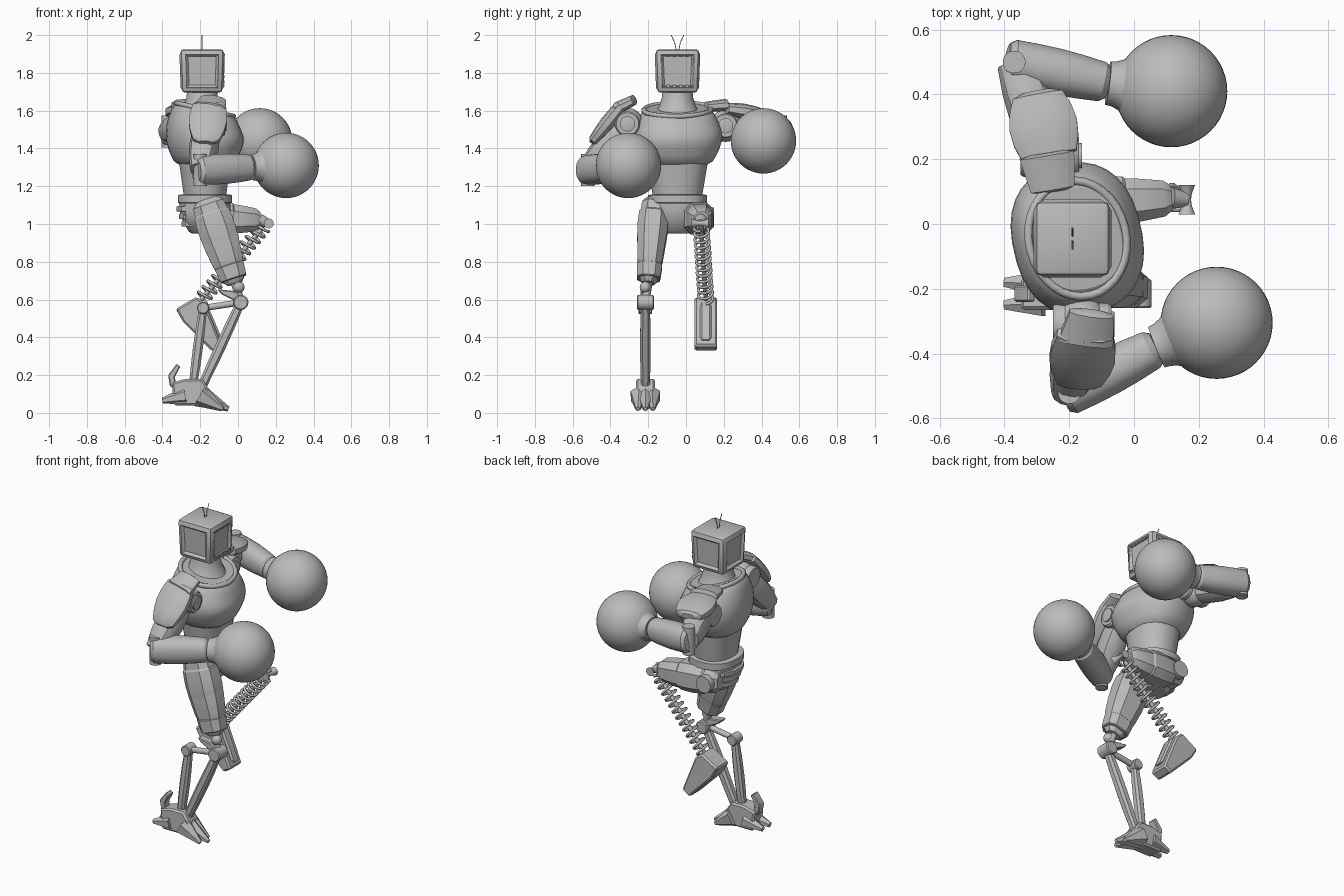
import bpy, bmesh, math
from mathutils import Matrix, Vector

if "Cube" in bpy.data.objects:
    bpy.data.objects.remove(bpy.data.objects["Cube"])

shade = .5
grey = bpy.data.materials.new("plain_grey")
grey.use_nodes = True
grey.diffuse_color = (shade, shade, shade, 1)
grey.node_tree.nodes["Principled BSDF"].inputs["Base Color"].default_value = grey.diffuse_color


def link(name, data):
    data.materials.append(grey)
    ob = bpy.data.objects.new(name, data)
    bpy.context.collection.objects.link(ob)
    return ob


def finish(name, bm):
    bmesh.ops.recalc_face_normals(bm, faces=bm.faces)
    mesh = bpy.data.meshes.new(name)
    bm.to_mesh(mesh)
    bm.free()
    mesh.shade_smooth()
    mesh.set_sharp_from_angle(angle=math.radians(30))
    return link(name, mesh)


def loft(name, rings, sides=24, square=1, flat=1, hint=None):
    """Join rings, each a centre and a radius; flat scales the height."""
    direction = (rings[-1][0] - rings[0][0]).normalized()
    hint = Vector(hint or ((0, 1, 0) if abs(direction.z) > .8 else (0, 0, 1)))
    across = hint.cross(direction).normalized()
    up = direction.cross(across)
    bm = bmesh.new()
    loops = []
    for centre, radius in rings:
        loop = []
        for i in range(sides):
            angle = math.tau * (i + .5) / sides
            c, s = [math.copysign(abs(w) ** square, w) for w in (math.cos(angle), math.sin(angle))]
            loop.append(bm.verts.new(centre + radius * (across * c + up * s * flat)))
        loops.append(loop)
    for low, high in zip(loops, loops[1:]):
        for i in range(sides):
            j = (i + 1) % sides
            bm.faces.new((low[i], low[j], high[j], high[i]))
    bm.faces.new(loops[0])
    bm.faces.new(loops[-1])
    return finish(name, bm)


def limb(name, a, b, start, end=None, bulge=0, cap=1, steps=4, **shape):
    """Tapering, bulging length from a to b with chamfered ends."""
    a, b = Vector(a), Vector(b)
    end = start if end is None else end
    rings = []
    for t in [0] + [.06 + .88 * i / steps for i in range(steps + 1)] + [1]:
        radius = start + (end - start) * t + bulge * math.sin(math.pi * t)
        rings.append((a.lerp(b, t), radius * (cap if t in (0, 1) else 1)))
    return loft(name, rings, **shape)


def pin(name, centre, axis, radius, **shape):
    """Cylinder centred on a point."""
    centre, axis = Vector(centre), Vector(axis)
    return limb(name, centre - axis, centre + axis, radius, **shape)


def ball(name, centre, radius, segments=24):
    bm = bmesh.new()
    bmesh.ops.create_uvsphere(bm, u_segments=segments, v_segments=segments // 2, radius=radius)
    bmesh.ops.translate(bm, verts=bm.verts, vec=centre)
    return finish(name, bm)


def prism(name, profile, y, half, bevel=.01):
    """Chamfered plate with its outline in x and z."""
    bm = bmesh.new()
    face = bm.faces.new([bm.verts.new((x, y - half, z)) for x, z in profile])
    new = bmesh.ops.extrude_face_region(bm, geom=[face])["geom"]
    bmesh.ops.translate(bm, vec=(0, half * 2, 0), verts=[g for g in new if isinstance(g, bmesh.types.BMVert)])
    bmesh.ops.bevel(bm, geom=bm.edges[:], offset=bevel, segments=1, affect="EDGES")
    return finish(name, bm)


def wire(name, points, radius, closed=False):
    curve = bpy.data.curves.new(name, "CURVE")
    curve.dimensions, curve.bevel_depth, curve.bevel_resolution = "3D", radius, 1
    curve.use_fill_caps = True
    spline = curve.splines.new("POLY")
    spline.points.add(len(points) - 1)
    for point, place in zip(spline.points, points):
        point.co = (*place, 1)
    spline.use_cyclic_u = closed
    return link(name, curve)


# Head: bevelled box with sunken panels on its four sides
head = Vector((-.19, -.045, 1.81))
bm = bmesh.new()
bmesh.ops.create_cube(bm, size=.23)
for v in bm.verts:
    if v.co.z < 0:
        v.co.xy *= .93
bmesh.ops.translate(bm, verts=bm.verts, vec=head)
bmesh.ops.bevel(bm, geom=bm.edges[:], offset=.018, segments=2, affect="EDGES", profile=.5)
bm.normal_update()
panels = [f for f in bm.faces if f.calc_area() > .02 and abs(f.normal.z) < .5]
bmesh.ops.inset_individual(bm, faces=panels, thickness=.012, depth=.006)
bmesh.ops.inset_individual(bm, faces=panels, thickness=.018, depth=-.014)
finish("head", bm)

# Dashed screen frame and antennae
for side in (-1, 1):
    for i in range(-2, 3):
        pin("screen_dash", head + Vector((.115, .033 * i, .078 * side)), (0, .01, 0), .004, sides=4)
        pin("screen_dash", head + Vector((.115, .085 * side, .03 * i)), (0, 0, .01), .004, sides=4)
    wire("antenna", [head + Vector((0, side * spread, rise)) for spread, rise in
                     ((.005, .1), (.015, .15), (.033, .19))], .0025)

# Neck and turned chest with a sloping top
loft("neck", [(head - Vector((0, 0, .09 + .18 * t)), .078 + .07 * t * t) for t in (0, .3, .5, .7, .85, 1)])
core = Vector((-.175, -.045, 0))
turn = Matrix.Rotation(math.radians(13), 3, "Z")
level = lambda z: core + Vector((0, 0, z))
chest = limb("chest", level(1.315), level(1.61), .15, bulge=.05, cap=.9, steps=8, sides=32,
             square=.85, flat=1.17, hint=turn @ Vector((0, 1, 0)))
for v in chest.data.vertices:
    v.co.z -= .22 * (v.co.x - core.x) * min(1, max(0, (v.co.z - 1.4) / .15))
collar = []
for i in range(32):
    angle = math.tau * i / 32
    offset = turn @ Vector((.15 * math.cos(angle), .18 * math.sin(angle), 0))
    collar.append(level(1.605 - .23 * offset.x) + offset)
wire("collar", collar, .014, closed=True)

# Waist, belt and ridged pelvis
limb("waist", level(1.13), level(1.34), .11, .14, flat=1.17, square=.9)
limb("belt", level(1.11), level(1.155), .145, cap=.93, flat=1.08, square=.85)
limb("pelvis", level(1.12), level(.95), .14, .08, bulge=.02, cap=.9, sides=12, square=.8)
for i in range(3):
    ridge = level(1.08 - .04 * i) - Vector((.03, 0, 0))
    pin("hip_ridge", ridge, (0, 0, .014), .125 - .014 * i, cap=.9, sides=12, square=.8)

# Shoulder plates
plate = dict(sides=10, square=.8, flat=.38, cap=.6)
limb("left_shoulder_plate", (-.26, .2, 1.61), (-.3, .41, 1.58), .085, .075, bulge=.03, **plate)
limb("left_shoulder_tab", (-.25, .1, 1.62), (-.27, .22, 1.63), .07, .09, **plate)
plate["hint"] = (0, -1, 1)
limb("right_shoulder_plate", (-.15, -.33, 1.64), (-.17, -.5, 1.43), .085, .065, bulge=.03, **plate)
limb("right_shoulder_tab", (-.13, -.27, 1.66), (-.15, -.37, 1.61), .07, .09, **plate)

# Arms: shoulder, elbow, wrist and glove centre of each side
arms = {"left": ((-.26, .21, 1.52), (-.37, .5, 1.49), (-.08, .435, 1.455), (.115, .41, 1.44)),
        "right": ((-.16, -.31, 1.53), (-.2, -.52, 1.285), (.07, -.38, 1.3), (.255, -.305, 1.31))}
for side, joints in arms.items():
    shoulder, elbow, wrist, fist = map(Vector, joints)
    forward = Vector((.09, 0, 0))
    ball(side + "_shoulder_ball", shoulder, .085)
    pin(side + "_shoulder_joint", shoulder, forward, .066, cap=.9)
    pin(side + "_shoulder_cap", shoulder + forward, forward / 9, .04, cap=.9)
    limb(side + "_upper_arm", shoulder, elbow, .06, .055, bulge=.02, sides=12, square=.85)
    pin(side + "_elbow_pin", elbow, (0, 0, .085), .035)
    tail = elbow.lerp(wrist, -.08)
    limb(side + "_forearm", tail, wrist, .068, .06, bulge=.008, cap=.8, flat=1.12, square=.9)
    loft(side + "_cuff", [(wrist.lerp(fist, t / 10), .068 + .0025 * t * t) for t in range(6)], sides=32)
    ball(side + "_boxing_glove", fist, .173, segments=48)

# Standing right leg: armoured thigh
metal = dict(sides=8, square=.75)
hip, knee = Vector((-.165, -.165, 1.13)), Vector((-.015, -.2, .685))
limb("right_thigh", hip, knee, .085, .06, bulge=.03, cap=.7, flat=.78, **metal)
limb("right_thigh_guard", hip.lerp(knee, .15), hip.lerp(knee, .6), .1, .092, bulge=.01, cap=.9, flat=.8, **metal)
limb("right_thigh_band", hip.lerp(knee, .78), hip.lerp(knee, .95), .084, .075, cap=.93, flat=.85, **metal)

# Right knee, linkage and the two shin bars
row = -.215
hinge, calf = Vector((.015, row, .585)), Vector((-.185, row, .555))
ankle = Vector((-.24, row, .13))
sideways = Vector((0, .045, 0))
ball("right_knee_ball", (.005, row, .665), .03)
limb("right_knee_post", knee, hinge, .022)
pin("right_knee_hinge", hinge, sideways, .04, cap=.85)
pin("right_calf_hinge", calf, sideways * .8, .032, cap=.85)
prism("right_knee_guard", [(-.11, .655), (-.02, .645), (.055, .6), (.03, .57), (-.09, .63)], row, .025, bevel=.005)
limb("right_knee_link", hinge, calf, .017)
limb("right_front_shin", hinge, ankle + sideways.yxz, .024, bulge=.006, **metal)
limb("right_rear_shin", calf, ankle, .022, bulge=.006, **metal)

# Right foot: ankle, splayed toes, heel claws and spur
pin("right_ankle", ankle, sideways, .045, sides=12)
prism("right_foot_block", [(-.34, .04), (-.35, .16), (-.28, .18), (-.19, .18), (-.15, .12), (-.17, .04)], row, .05)
for i in (-1, 0, 1):
    root = Vector((-.2, row + .03 * i, .09))
    tip = Vector((-.05 - .03 * abs(i), row + .04 * i, .02))
    limb("right_toe", root, tip, .055, .012, flat=1.1, sides=6)
    if i:
        heel = Vector((-.4, row + .035 * i, .065))
        limb("right_heel_claw", root - Vector((.08, 0, 0)), heel, .045, .016, sides=6)
prism("right_spur", [(-.37, .2), (-.325, .26), (-.305, .245), (-.335, .19), (-.32, .12), (-.36, .14)], row, .025, bevel=.005)

# Raised left leg: armoured thigh, hip joint and knee spool
hip, knee = Vector((-.28, .055, 1.04)), Vector((.115, .08, 1.02))
limb("left_thigh", hip, knee, .06, .055, bulge=.02, cap=.75, flat=1.1, **metal)
limb("left_thigh_guard", hip.lerp(knee, .2), hip.lerp(knee, .65), .078, .08, bulge=.006, cap=.9, flat=1.08, **metal)
pin("left_hip_joint", hip.lerp(knee, .15), sideways * 2, .05)
spool = Vector((.163, .075, 1.003))
limb("left_knee_shaft", knee, spool, .034, .022)
limb("left_knee_spool", spool - sideways, spool + sideways, .026, bulge=-.013)

# Coil spring shin
top, bottom = Vector((.135, .08, .985)), Vector((-.195, .105, .6))
along = (bottom - top).normalized()
across = along.cross(sideways).normalized()
outward = along.cross(across)
turns, steps = 13, 14
coil = []
for k in range(turns * steps + 1):
    angle = math.tau * k / steps
    swing = across * math.cos(angle) + outward * math.sin(angle)
    coil.append(top.lerp(bottom, k / turns / steps) + swing * .038)
wire("left_spring", coil, .008)
limb("left_spring_core", top, bottom, .012)

# Left foot, hanging with the toes down
prism("left_foot", [(-.33, .55), (-.22, .615), (-.175, .58), (-.085, .355), (-.135, .325), (-.29, .48)], .105, .06)
prism("left_foot_ridge", [(-.2, .6), (-.16, .57), (-.08, .38), (-.16, .42)], .105, .03)
